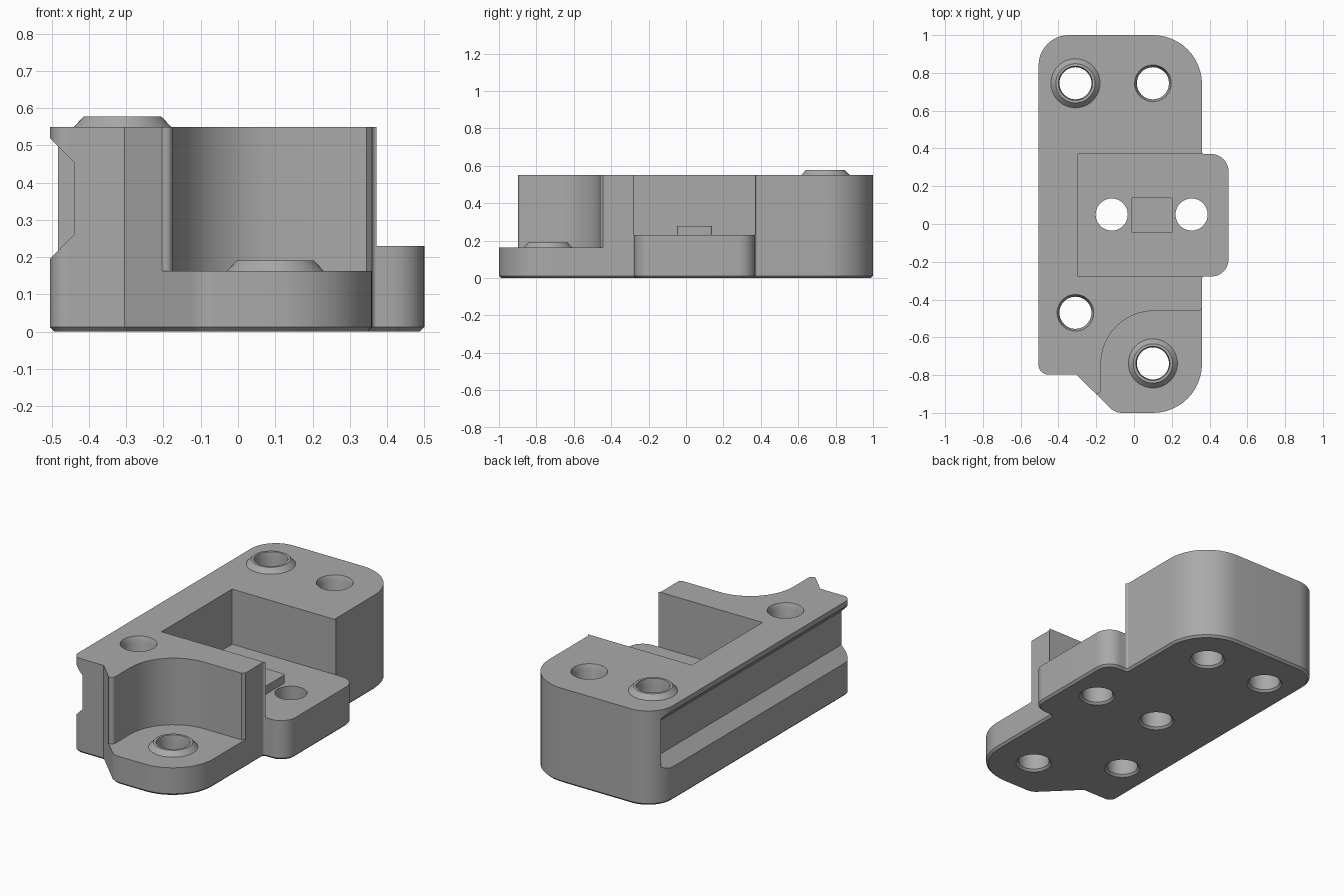
import bpy, bmesh, math
from mathutils import Vector

if "Cube" in bpy.data.objects:
    bpy.data.objects.remove(bpy.data.objects["Cube"])

grey = bpy.data.materials.new("plain_grey")
grey.use_nodes = True
GREY = (0.4, 0.4, 0.4, 1)
grey.diffuse_color = GREY
grey.node_tree.nodes["Principled BSDF"].inputs["Base Color"].default_value = GREY


def rounded(corners, steps=12):
    """Outline from (x, y, radius) corners, each replaced by a tangent arc."""
    out = []
    for i, (x, y, r) in enumerate(corners):
        p = Vector((x, y))
        if r == 0:
            out.append(p)
            continue
        a = (Vector(corners[i - 1][:2]) - p).normalized()
        b = (Vector(corners[(i + 1) % len(corners)][:2]) - p).normalized()
        half = a.angle(b) / 2
        centre = p + (a + b).normalized() * r / math.sin(half)
        start = p + a * r / math.tan(half) - centre
        end = p + b * r / math.tan(half) - centre
        sweep = start.angle_signed(end)
        for k in range(steps + 1):
            t = -sweep * k / steps
            c, s = math.cos(t), math.sin(t)
            out.append(centre + Vector((c * start.x - s * start.y,
                                        s * start.x + c * start.y)))
    return out


def make(name, bm):
    bmesh.ops.recalc_face_normals(bm, faces=bm.faces)
    mesh = bpy.data.meshes.new(name)
    bm.to_mesh(mesh)
    bm.free()
    mesh.materials.append(grey)
    obj = bpy.data.objects.new(name, mesh)
    bpy.context.collection.objects.link(obj)
    return obj


def extrude(name, points, direction, chamfer=0):
    bm = bmesh.new()
    face = bm.faces.new([bm.verts.new(p) for p in points])
    rim = list(face.edges)
    res = bmesh.ops.extrude_face_region(bm, geom=[face], use_keep_orig=True)
    moved = [g for g in res["geom"] if isinstance(g, bmesh.types.BMVert)]
    bmesh.ops.translate(bm, verts=moved, vec=direction)
    bmesh.ops.recalc_face_normals(bm, faces=bm.faces)
    if chamfer:
        bmesh.ops.bevel(bm, geom=rim, offset=chamfer, segments=1, affect="EDGES")
    return make(name, bm)


def prism(name, corners, z0, z1, chamfer=0):
    points = [(p.x, p.y, z0) for p in rounded(corners)]
    return extrude(name, points, (0, 0, z1 - z0), chamfer)


def turned(name, x, y, profile, sides=48):
    """Closed solid of revolution from (radius, z) rings."""
    bm = bmesh.new()
    rings = [[bm.verts.new((x + r * math.cos(math.tau * k / sides),
                            y + r * math.sin(math.tau * k / sides), z))
              for k in range(sides)] for r, z in profile]
    for low, high in zip(rings, rings[1:]):
        for k in range(sides):
            n = (k + 1) % sides
            bm.faces.new((low[k], low[n], high[n], high[k]))
    bm.faces.new(rings[0])
    bm.faces.new(rings[-1])
    return make(name, bm)


def combine(target, tool, operation):
    mod = target.modifiers.new(operation, "BOOLEAN")
    mod.operation, mod.object, mod.solver = operation, tool, "EXACT"
    bpy.context.view_layer.objects.active = target
    bpy.ops.object.modifier_apply(modifier=mod.name)
    bpy.data.objects.remove(tool)


TOP, SHELF, FLOOR = 0.55, 0.23, 0.163
BACK, FRONT = 0.37, -0.278   # sides of the open pocket and its tab

# Full block with side tab and chamfered underside
body = prism("bracket_body", [
    (-0.505, 1, 0.16), (0.36, 1, 0.26), (0.36, BACK, 0.012),
    (0.5, BACK, 0.09), (0.5, FRONT, 0.09), (0.36, FRONT, 0.012),
    (0.36, -1, 0.26), (-0.1, -1, 0.09), (-0.305, -0.797, 0),
    (-0.505, -0.797, 0.05)], 0, TOP, 0.012)

# Side pocket, and the front recess around the front boss
combine(body, prism("pocket_cut", [
    (-0.297, BACK, 0), (0.7, BACK, 0), (0.7, FRONT, 0), (-0.297, FRONT, 0)],
    SHELF, 0.8), "DIFFERENCE")
combine(body, prism("recess_cut", [
    (-0.175, -0.46, 0.28), (0.345, -0.46, 0), (0.36, -0.445, 0),
    (0.7, -0.445, 0), (0.7, -1.2, 0), (-0.3, -1.2, 0), (-0.3, -0.897, 0),
    (-0.175, -0.897, 0.02)], FLOOR, 0.8), "DIFFERENCE")

# Long groove with sloping lips on the outer side
groove = [(-0.6, 0.1), (-0.44, 0.26), (-0.44, 0.455), (-0.6, 0.615)]
combine(body, extrude("groove_cut", [(x, -1.2, z) for x, z in groove],
                      (0, 2.12, 0)), "DIFFERENCE")

# Raised pad on the tab
combine(body, prism("shelf_pad", [
    (-0.017, 0.14, 0.012), (0.207, 0.14, 0.012),
    (0.207, -0.047, 0.012), (-0.017, -0.047, 0.012)], 0.2, 0.278), "UNION")

# Locating bosses
for x, y, z in [(-0.31, 0.745, TOP), (0.1, -0.738, FLOOR)]:
    combine(body, turned("locating_boss", x, y, [
        (0.13, z - 0.03), (0.13, z), (0.104, z + 0.028)]), "UNION")

# Through holes: (x, y, top height, top radius)
R = 0.085
holes = [(-0.31, 0.745, TOP + 0.028, 0.09), (0.1, -0.738, FLOOR + 0.028, 0.09),
         (0.1, 0.745, TOP, 0.097), (-0.31, -0.47, TOP, 0.097),
         (-0.118, 0.05, SHELF, R), (0.305, 0.05, SHELF, R)]
for x, y, z, r in holes:
    combine(body, turned("hole_cut", x, y, [
        (0.097, -0.05), (0.097, 0), (R, 0.012), (R, z - 0.03),
        (r, z), (r, z + 0.05)]), "DIFFERENCE")

# Smooth the arcs, keep the machined edges crisp
bpy.ops.object.select_all(action="DESELECT")
body.select_set(True)
bpy.context.view_layer.objects.active = body
bpy.ops.object.shade_smooth_by_angle(angle=math.radians(25))
